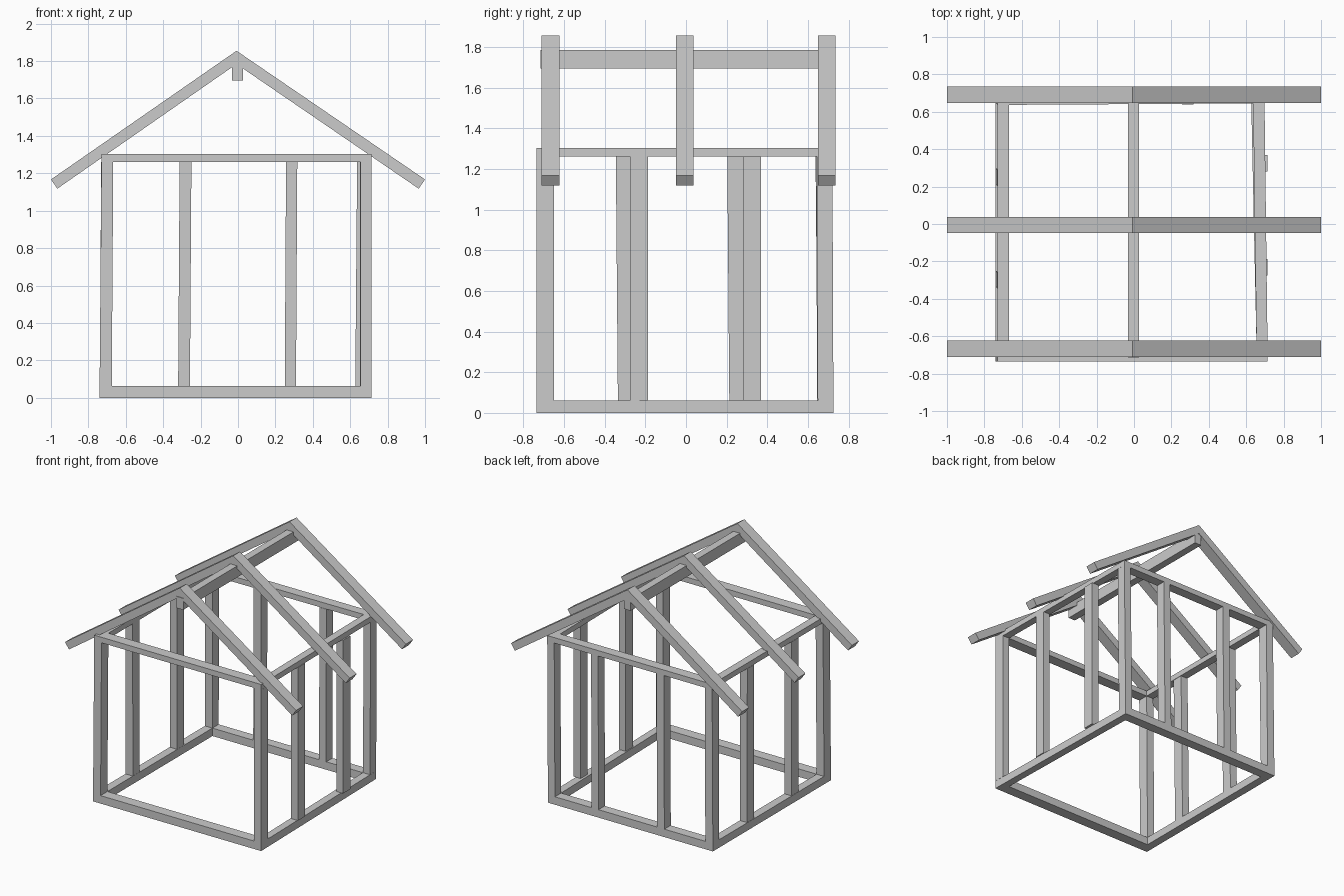
import bpy

if "Cube" in bpy.data.objects:
    bpy.data.objects.remove(bpy.data.objects["Cube"])


def loft(name, lower, upper):
    """Solid between two matching loops of 3D points."""
    n = len(lower)
    faces = [tuple(reversed(range(n))), tuple(range(n, 2 * n))]
    faces += [(i, (i + 1) % n, n + (i + 1) % n, n + i) for i in range(n)]
    mesh = bpy.data.meshes.new(name)
    mesh.from_pydata(list(lower) + list(upper), [], faces)
    mesh.update()
    ob = bpy.data.objects.new(name, mesh)
    bpy.context.collection.objects.link(ob)
    return ob


def rect(x0, x1, y0, y1, z):
    x0, x1 = sorted((x0, x1))
    y0, y1 = sorted((y0, y1))
    return [(x0, y0, z), (x1, y0, z), (x1, y1, z), (x0, y1, z)]


# Frame corners, counter-clockwise from front left: outer and inner loops
names = ["front", "right", "back", "left"]
low_out = [(-.74, -.735), (.715, -.735), (.688, .725), (-.74, .725)]
low_in = [(-.675, -.65), (.655, -.65), (.627, .648), (-.675, .648)]
top_out = [(-.73, -.735), (.715, -.735), (.697, .72), (-.73, .72)]
top_in = [(-.667, -.65), (.655, -.65), (.637, .645), (-.667, .637)]
SILL, PLATE, TOP = .062, 1.26, 1.303


# Mitred sills and top plates
def ring(label, outer, inner, z0, z1):
    for i, side in enumerate(names):
        j = (i + 1) % 4
        plan = [outer[i], outer[j], inner[j], inner[i]]
        loft(f"{side}_{label}", [(*p, z0) for p in plan], [(*p, z1) for p in plan])


ring("sill", low_out, low_in, 0, SILL)
ring("top_plate", top_out, top_in, PLATE, TOP)

# Corner posts, slightly leaning
for i in range(4):
    (a, b), (c, d) = low_out[i], low_in[i]
    (e, f), (g, h) = top_out[i], top_in[i]
    loft(f"corner_post_{i + 1}", rect(a, c, b, d, SILL), rect(e, g, f, h, PLATE))

# Wall studs: x0, x1, y0, y1 at the foot, then x and y shift at the head
studs = {
    "right_stud_1": (.653, .713, -.275, -.187, 0, 0),
    "right_stud_2": (.653, .713, .282, .37, 0, 0),
    "left_stud_1": (-.738, -.676, -.335, -.25, .006, -.01),
    "left_stud_2": (-.738, -.676, .213, .298, .006, -.01),
    "back_stud_1": (-.32, -.257, .645, .725, .008, -.005),
    "back_stud_2": (.25, .31, .645, .725, .007, -.005),
}
for name, (x0, x1, y0, y1, dx, dy) in studs.items():
    loft(name, rect(x0, x1, y0, y1, SILL),
         rect(x0 + dx, x1 + dx, y0 + dy, y1 + dy, PLATE))

# Ridge beam
loft("ridge_beam", rect(-.032, .027, -.715, .73, 1.695),
     rect(-.032, .027, -.715, .73, 1.785))

# Rafter pairs meeting at the ridge
APEX = -.008
for k, (y0, y1) in enumerate([(-.71, -.623), (-.048, .037), (.648, .735)]):
    for side, s in (("left", -1), ("right", 1)):
        prof = [(APEX, 1.855), (s * 1.0, 1.167), (s * .966, 1.118), (APEX, 1.784)]
        if s > 0:
            prof.reverse()
        loft(f"{side}_rafter_{k + 1}", [(x, y1, z) for x, z in reversed(prof)][::-1],
             [(x, y0, z) for x, z in prof])

# Consistent outward normals
import bmesh
for ob in bpy.context.collection.objects:
    bm = bmesh.new()
    bm.from_mesh(ob.data)
    bmesh.ops.recalc_face_normals(bm, faces=bm.faces)
    bm.to_mesh(ob.data)
    bm.free()
